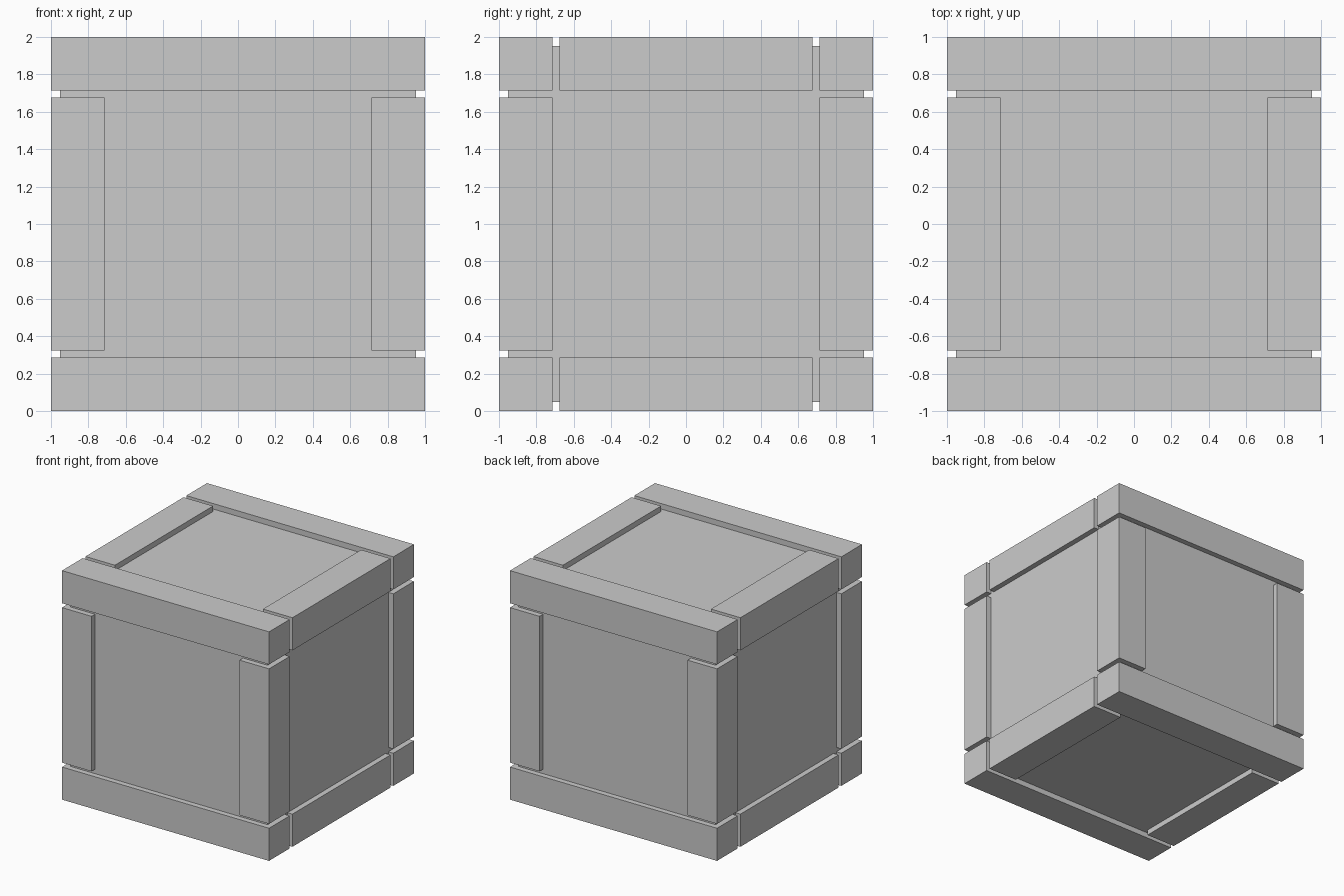
import bpy

if "Cube" in bpy.data.objects:
    bpy.data.objects.remove(bpy.data.objects["Cube"])

W = 0.285      # beam thickness
GAP = 0.038    # gap between beams
CORE = 0.952   # half size of the recessed panel box
C = 1 - W / 2              # beam centre offset
SHORT = 2 * (1 - W - GAP)  # length of beams fitted between the long rails


def box(name, centre, size):
    bpy.ops.mesh.primitive_cube_add(size=1, location=centre)
    ob = bpy.context.object
    ob.name = name
    ob.scale = size
    bpy.ops.object.transform_apply(location=False, rotation=False, scale=True)
    return ob


# Recessed panels
box("crate_panels", (0, 0, 1), (2 * CORE,) * 3)

for a, side in ((-1, "left"), (1, "right")):
    for b, level in ((-1, "bottom"), (1, "top")):
        face = "front" if b < 0 else "back"
        end = "front" if a < 0 else "back"
        # Full-width rails along the front and back edges
        box(f"{level}_{end}_rail", (0, a * C, 1 + b * C), (2, W, W))
        # Shorter side rails fitted between them
        box(f"{level}_{side}_rail", (a * C, 0, 1 + b * C), (W, SHORT, W))
        # Corner posts
        box(f"{face}_{side}_post", (a * C, b * C, 1), (W, W, SHORT))
